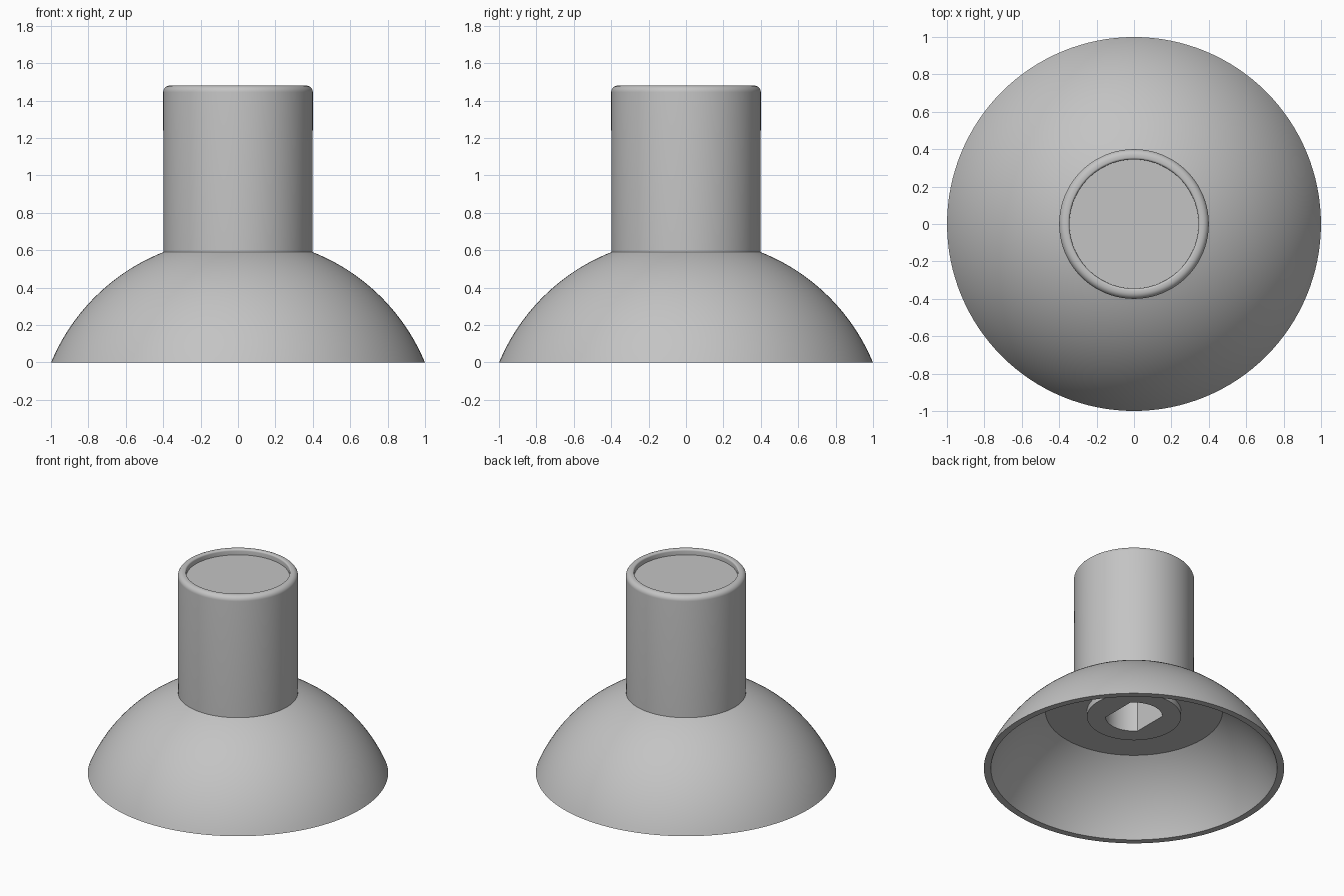
import bpy, bmesh
from math import sin, cos, pi, asin, sqrt

old = bpy.data.objects.get("Cube")
if old:
    bpy.data.objects.remove(old, do_unlink=True)

grey = bpy.data.materials.new("light grey")
grey.use_nodes = True
colour = (0.55, 0.55, 0.55, 1)
grey.diffuse_color = colour
grey.node_tree.nodes["Principled BSDF"].inputs["Base Color"].default_value = colour

SIDES = 128


def arc(cr, cz, radius, start, end, steps):
    """Points (r, z) of a circular arc about (cr, cz)."""
    angles = [start + (end - start) * i / steps for i in range(steps + 1)]
    return [(cr + radius * cos(a), cz + radius * sin(a)) for a in angles]


def finish(bm, name):
    bmesh.ops.recalc_face_normals(bm, faces=bm.faces)
    mesh = bpy.data.meshes.new(name)
    bm.to_mesh(mesh)
    bm.free()
    obj = bpy.data.objects.new(name, mesh)
    bpy.context.collection.objects.link(obj)
    mesh.materials.append(grey)
    return obj


def lathe(name, profile):
    """Turn an (r, z) profile about the z axis and cap both ends."""
    bm = bmesh.new()
    rings = [[bm.verts.new((r * cos(2 * pi * i / SIDES), r * sin(2 * pi * i / SIDES), z))
              for i in range(SIDES)] for r, z in profile]
    for low, high in zip(rings, rings[1:]):
        for i in range(SIDES):
            j = (i + 1) % SIDES
            bm.faces.new((low[i], low[j], high[j], high[i]))
    bm.faces.new(rings[0])
    bm.faces.new(rings[-1])
    return finish(bm, name)


# Knob body: boss, hollow skirt, domed outside, stem and dished top
drop, outer_r = 0.417, 1.083
inner_r = sqrt(0.953 ** 2 + drop ** 2)
ceiling, stem_base, top = 0.44, 0.59, 1.48
profile = [(0.313, 0.396), (0.313, ceiling)]
profile += arc(0, -drop, inner_r, asin((ceiling + drop) / inner_r), asin(drop / inner_r), 20)
profile += arc(0, -drop, outer_r, asin(drop / outer_r), asin((stem_base + drop) / outer_r), 28)
profile += arc(0.365, top - 0.035, 0.035, 0, pi / 2, 8)
profile += arc(0.357, top - 0.012, 0.012, pi / 2, pi, 5)
profile += [(0.345, 1.44)]
knob = lathe("knob_body", profile)

# Shaft socket: a round hole with two flats facing left and right
bm = bmesh.new()
half = asin(0.14 / 0.19)
outline = arc(0, 0, 0.19, pi / 2 - half, pi / 2 + half, 24)
outline += [(-x, -y) for x, y in outline]
base = bm.faces.new([bm.verts.new((x, y, 0.3)) for x, y in outline])
walls = bmesh.ops.extrude_face_region(bm, geom=[base])["geom"]
bmesh.ops.translate(bm, vec=(0, 0, 0.7),
                    verts=[v for v in walls if isinstance(v, bmesh.types.BMVert)])
cutter = finish(bm, "socket_cutter")
cutter.hide_render = True

cut = knob.modifiers.new("shaft_socket", "BOOLEAN")
cut.operation = "DIFFERENCE"
cut.solver = "EXACT"
cut.object = cutter
bpy.ops.object.select_all(action="DESELECT")
knob.select_set(True)
bpy.context.view_layer.objects.active = knob
bpy.ops.object.modifier_apply(modifier=cut.name)
bpy.data.objects.remove(cutter, do_unlink=True)
bpy.ops.object.shade_smooth_by_angle(angle=pi / 6)
